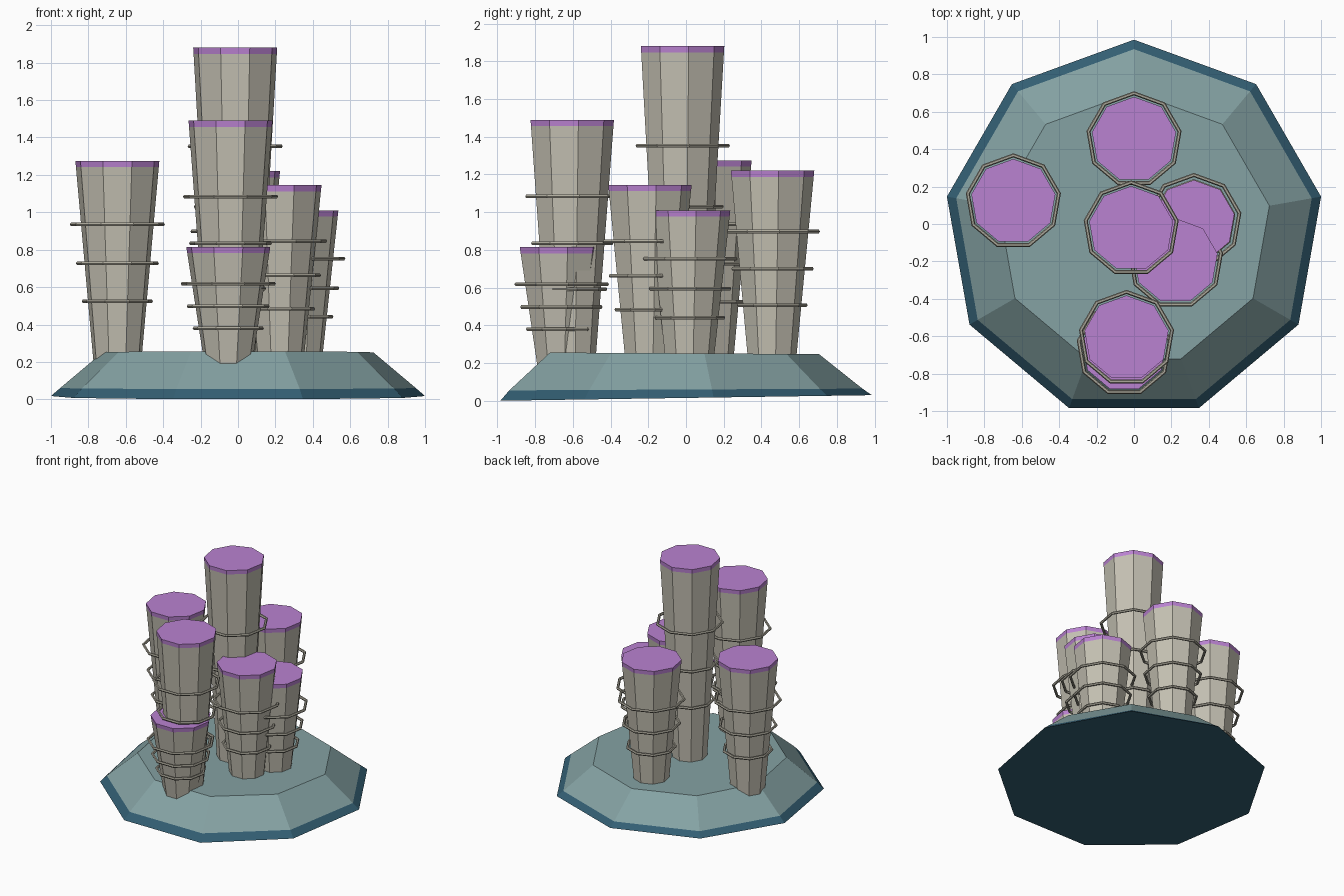
import bpy, math

if "Cube" in bpy.data.objects:
    bpy.data.objects.remove(bpy.data.objects["Cube"])


def material(name, srgb):
    m = bpy.data.materials.new(name)
    lin = [c / 12.92 if c <= 0.04045 else ((c + 0.055) / 1.055) ** 2.4 for c in srgb]
    m.diffuse_color = (*lin, 1)
    m.use_nodes = True
    m.node_tree.nodes["Principled BSDF"].inputs["Base Color"].default_value = m.diffuse_color
    return m


TEAL = material("pale_teal", (0.52, 0.635, 0.64))
NAVY = material("deep_blue", (0.20, 0.37, 0.45))
STONE = material("warm_grey", (0.77, 0.755, 0.70))
PURPLE = material("purple", (0.73, 0.51, 0.82))
METAL = material("ring_grey", (0.68, 0.665, 0.61))
SIDES = 9


def loft(name, centre, rings, mats, side_mats, bottom_mat, top_mat):
    """Nine-sided solid from (radius, z, tilt) rings; tilt raises z along y."""
    verts, faces, idx = [], [], []
    for r, z, tilt in rings:
        for i in range(SIDES):
            a = math.pi / 2 + 2 * math.pi * i / SIDES
            x, y = r * math.cos(a), r * math.sin(a)
            verts.append((centre[0] + x, centre[1] + y, z + tilt * y))
    for k in range(len(rings) - 1):
        for i in range(SIDES):
            j = (i + 1) % SIDES
            a, b = k * SIDES, (k + 1) * SIDES
            faces.append((a + i, a + j, b + j, b + i))
            idx.append(side_mats[k])
    n = (len(rings) - 1) * SIDES
    faces += [tuple(reversed(range(SIDES))), tuple(range(n, n + SIDES))]
    idx += [bottom_mat, top_mat]
    mesh = bpy.data.meshes.new(name)
    mesh.from_pydata(verts, [], faces)
    for m in mats:
        mesh.materials.append(m)
    for p, i in zip(mesh.polygons, idx):
        p.material_index = i
    ob = bpy.data.objects.new(name, mesh)
    bpy.context.collection.objects.link(ob)
    return ob


# Faceted base: dark rim, sloped shoulder, flat top
loft("base", (0, -0.03),
     [(1.0155, 0.015, 0.015), (0.965, 0.06, 0.005), (0.735, 0.252, -0.006)],
     [TEAL, NAVY], [1, 0], 1, 0)

# Tapered columns: x, y, top height, top radius
COLUMNS = [
    (-0.015, -0.025, 1.88, 0.228),
    (0.0, 0.452, 1.22, 0.228),
    (-0.645, 0.12, 1.275, 0.228),
    (0.32, 0.015, 1.01, 0.220),
    (0.222, -0.198, 1.145, 0.228),
    (-0.04, -0.61, 1.49, 0.228),
    (-0.052, -0.667, 0.815, 0.228),
]
FOOT = 0.18
for n, (x, y, top, r) in enumerate(COLUMNS, 1):
    h = top - FOOT
    foot_r = 0.128
    lip = 0.033
    lip_r = r - (r - foot_r) * lip / h
    loft(f"column_{n}", (x, y),
         [(foot_r, FOOT, 0), (lip_r, top - lip, 0), (r, top, 0)],
         [STONE, PURPLE], [0, 1], 0, 1)
    # Three loose hoops around each column
    for k, (t, ring_r) in enumerate([(0.315, 0.182), (0.5, 0.214), (0.69, 0.247)], 1):
        bpy.ops.mesh.primitive_torus_add(
            major_segments=SIDES, minor_segments=6,
            major_radius=ring_r, minor_radius=0.011,
            location=(x, y, FOOT + t * h), rotation=(0, 0, math.pi / 2))
        hoop = bpy.context.object
        hoop.name = f"hoop_{n}_{k}"
        hoop.data.materials.append(METAL)
